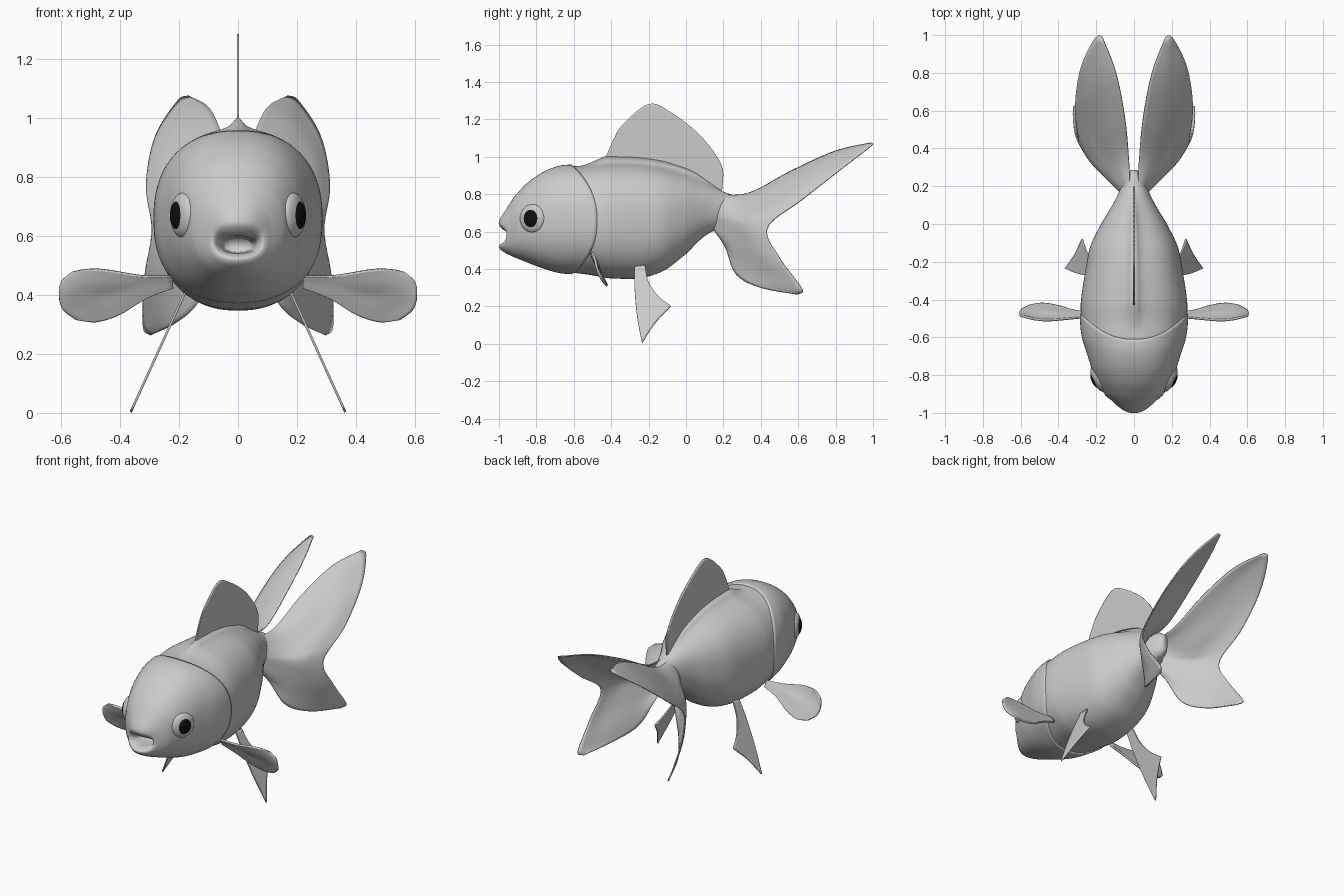
import bpy, math
from mathutils import Vector

if "Cube" in bpy.data.objects:
    bpy.data.objects.remove(bpy.data.objects["Cube"])


def cr(pts, t):
    """Smooth curve through points, t in index units."""
    i = max(0, min(int(t), len(pts) - 2))
    f = t - i
    b, c = pts[i], pts[i + 1]
    a = pts[i - 1] if i > 0 else [2 * q - r for q, r in zip(b, c)]
    d = pts[i + 2] if i + 2 < len(pts) else [2 * r - q for q, r in zip(b, c)]
    return [0.5 * (2 * q + (r - p) * f + (2 * p - 5 * q + 4 * r - s) * f * f
                   + (3 * q - p - 3 * r + s) * f ** 3) for p, q, r, s in zip(a, b, c, d)]


def grid_mesh(name, rows, closed=False):
    n = len(rows[0])
    faces = [(i * n + j, i * n + (j + 1) % n, (i + 1) * n + (j + 1) % n, (i + 1) * n + j)
             for i in range(len(rows) - 1) for j in range(n if closed else n - 1)]
    if closed:
        faces += [tuple(reversed(range(n))), tuple(range((len(rows) - 1) * n, len(rows) * n))]
    me = bpy.data.meshes.new(name)
    me.from_pydata([tuple(v) for r in rows for v in r], [], faces)
    me.polygons.foreach_set("use_smooth", [True] * len(me.polygons))
    ob = bpy.data.objects.new(name, me)
    bpy.context.collection.objects.link(ob)
    return ob


def fin(name, rays, thick, mirror=True):
    """Thin sheet through a fan of fin rays."""
    nu, nv = 20, 36
    fine = [[cr(r, (len(r) - 1) * k / nu) for k in range(nu + 1)] for r in rays]
    rows = [[cr([r[k] for r in fine], (len(rays) - 1) * j / nv) for k in range(nu + 1)]
            for j in range(nv + 1)]
    ob = grid_mesh(name, rows)
    s = ob.modifiers.new("thickness", 'SOLIDIFY')
    s.thickness, s.offset = thick, 0
    if mirror:
        ob.modifiers.new("mirror", 'MIRROR')
    return ob


# Body outline: y, top z, bottom z, half width
PROFILE = [(-.92, .785, .463, .145), (-.85, .86, .435, .185), (-.77, .915, .405, .222),
           (-.68, .95, .38, .25), (-.6, .957, .372, .275), (-.5, .958, .36, .285),
           (-.4, .96, .35, .28), (-.25, .955, .35, .258), (-.12, .935, .39, .232),
           (0, .898, .48, .175), (.1, .855, .575, .115), (.18, .82, .615, .075),
           (.25, .795, .64, .045), (.285, .765, .67, .02)]
N = 96


def prof(y):
    i = 0
    while i < len(PROFILE) - 2 and y > PROFILE[i + 1][0]:
        i += 1
    y0, y1 = PROFILE[i][0], PROFILE[i + 1][0]
    return cr(PROFILE, i + (y - y0) / (y1 - y0))[1:]


def section(a, y, top, bot, hw, k=1.0, ridge=0.0):
    """Point on a rounded cross-section, with an optional ridge along the back."""
    c, s = math.cos(a), math.sin(a)
    e = 2 / 2.3
    x = k * hw * math.copysign(abs(c) ** e, c)
    z = (top + bot) / 2 + k * (top - bot) / 2 * math.copysign(abs(s) ** e, s)
    if s > 0:
        z += ridge * math.exp(-abs(x) / .025)
    return (x, y, z)


ANG = [2 * math.pi * j / N for j in range(N)]

# Trunk, slightly slimmer where it slips under the gill covers
rows = []
for i in range(61):
    y = -.78 + 1.065 * i / 60
    k = .975 + .025 * max(0, min(1, (y + .52) / .1))
    ridge = .045 * max(0, min(1, (y + .56) / .13, (.2 - y) / .15))
    rows.append([section(a, y, *prof(y), k, ridge) for a in ANG])
grid_mesh("body", rows, True)

# Head: mouth cavity, lips, then cheeks ending in the curved gill edge
MOUTH = [(-.87, .59, .545, .045, .03), (-.92, .598, .542, .056, .035), (-.97, .605, .54, .063, .04),
         (-1.0, .638, .525, .08, .042), (-.992, .672, .504, .096, .036),
         (-.96, .722, .482, .118, .025)]
rows = []
for i in range(26):
    y, top, bot, hw, sh = cr(MOUTH, i / 5)
    rows.append([section(a, y + sh * math.cos(a) ** 2, top, bot, hw) for a in ANG])
for i in range(22):
    f = min(i, 20) / 20
    y = -.92 + .31 * f
    w = f * f * (3 - 2 * f)
    ring = []
    for a in ANG:
        yy = y + (.012 * (1 - w) + .135 * w) * math.cos(a) ** 2
        ring.append(section(a, yy, *prof(yy), .95 if i == 21 else 1 + .005 * w))
    rows.append(ring)
grid_mesh("head", rows, True)

# Eyes: eyeball and black pupil on each side
black = bpy.data.materials.new("black")
black.diffuse_color = (.005, .005, .005, 1)
black.use_nodes = True
black.node_tree.nodes["Principled BSDF"].inputs["Base Color"].default_value = black.diffuse_color
tilt = math.radians(25)
for s, side in ((1, "right"), (-1, "left")):
    out = Vector((s * math.cos(tilt), -math.sin(tilt), 0))
    pos = Vector((s * .188, -.82, .67))
    for part, off, sc in (("eye", 0, (.032, .074, .076)), ("pupil", .018, (.02, .045, .05))):
        bpy.ops.mesh.primitive_uv_sphere_add(segments=32, ring_count=16, radius=1,
                                             location=pos + out * off, rotation=(0, 0, -s * tilt))
        ob = bpy.context.object
        ob.name, ob.scale = part + "_" + side, sc
        bpy.ops.object.shade_smooth()
        if part == "pupil":
            ob.data.materials.append(black)

# Dorsal fin (y, z pairs: base, tip)
dorsal = [(-.45, .95, -.39, 1.09), (-.38, .95, -.34, 1.17), (-.28, .95, -.2, 1.282),
          (-.15, .93, -.08, 1.237), (0, .89, .08, 1.11), (.1, .84, .19, .955),
          (.17, .78, .195, .83)]
fin("dorsal_fin", [[(0, a, b), (0, c, d)] for a, b, c, d in dorsal], .008, False)

# Twin tail, rays from top edge to bottom edge
fin("tail_fin", [
    [(.02, .14, .80), (.027, .33, .803), (.048, .56, .922), (.095, .8, 1.03), (.168, .992, 1.074)],
    [(.03, .14, .785), (.075, .32, .775), (.135, .53, .865), (.175, .77, .985), (.205, .985, 1.055)],
    [(.04, .14, .75), (.13, .30, .72), (.205, .48, .78), (.255, .65, .86), (.28, .83, .935)],
    [(.045, .14, .72), (.15, .28, .69), (.23, .39, .70), (.28, .50, .72), (.31, .62, .77)],
    [(.045, .14, .69), (.15, .25, .66), (.22, .32, .64), (.26, .38, .63), (.29, .435, .62)],
    [(.04, .14, .66), (.14, .24, .60), (.22, .33, .53), (.28, .42, .48), (.315, .50, .46)],
    [(.035, .14, .635), (.11, .22, .54), (.19, .32, .43), (.26, .45, .35), (.32, .62, .295)],
    [(.025, .14, .625), (.07, .21, .52), (.14, .27, .37), (.22, .40, .30), (.295, .60, .264)]], .007)

# Pectoral fins, paddle shaped
fin("pectoral_fin", [
    [(.22, -.49, .462), (.33, -.50, .465), (.45, -.51, .485), (.52, -.505, .486), (.565, -.495, .478)],
    [(.22, -.485, .453), (.33, -.49, .448), (.45, -.49, .44), (.54, -.49, .443), (.600, -.485, .445)],
    [(.22, -.48, .445), (.33, -.48, .43), (.45, -.465, .40), (.55, -.47, .40), (.607, -.475, .40)],
    [(.22, -.475, .435), (.32, -.47, .41), (.43, -.45, .367), (.53, -.445, .354), (.595, -.455, .352)],
    [(.22, -.47, .425), (.31, -.46, .39), (.40, -.435, .335), (.48, -.422, .310), (.55, -.43, .318)]],
    .012)

# Pelvic fins, flat sheets slanting outwards
pelvic = [[(-.275, .42), (-.275, .30), (-.262, .15), (-.235, .003)],
          [(-.25, .42), (-.235, .30), (-.21, .19), (-.165, .11)],
          [(-.22, .42), (-.20, .33), (-.15, .255), (-.08, .20)]]
fin("pelvic_fin", [[(.19 + (.385 - z) * .455, y, z) for y, z in r] for r in pelvic], .008)
